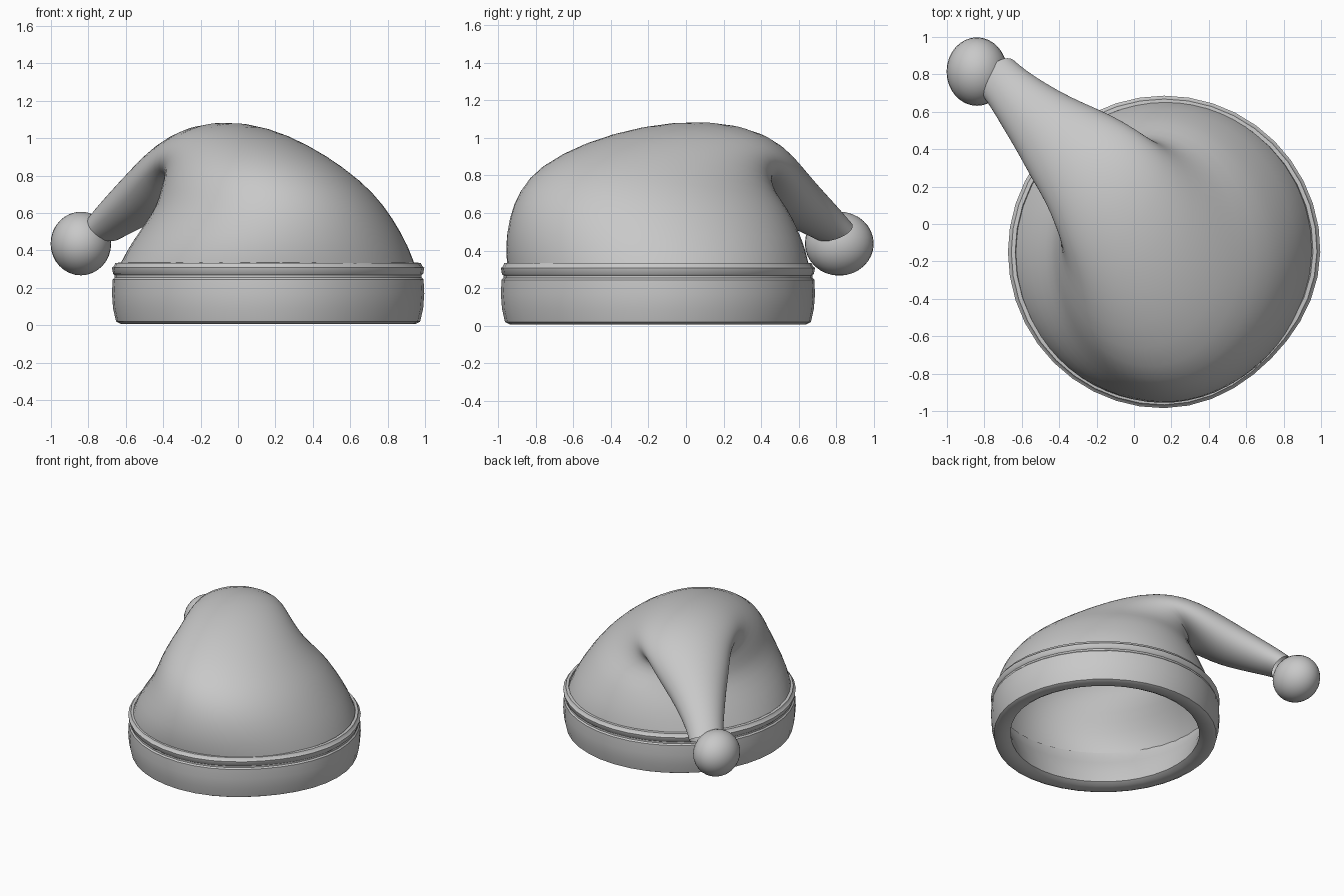
import bpy, bmesh, math
from mathutils import Vector

if "Cube" in bpy.data.objects:
    bpy.data.objects.remove(bpy.data.objects["Cube"])

grey = bpy.data.materials.new("soft grey")
grey.diffuse_color = (0.58, 0.58, 0.58, 1)
grey.use_nodes = True
grey.node_tree.nodes["Principled BSDF"].inputs["Base Color"].default_value = grey.diffuse_color

CENTRE = Vector((0.162, -0.15, 0))
ALONG = Vector((-0.717, 0.697, 0))   # direction the tip flops towards
ACROSS = Vector((0.697, 0.717, 0))
UP = Vector((0, 0, 1))


def loft(name, rings, closed=False, levels=1, angle=60):
    """Skin a list of equally long point rings."""
    bm = bmesh.new()
    loops = [[bm.verts.new(p) for p in ring] for ring in rings]
    n = len(loops[0])
    pairs = list(zip(loops, loops[1:]))
    if closed:
        pairs.append((loops[-1], loops[0]))
    for a, b in pairs:
        for i in range(n):
            j = (i + 1) % n
            bm.faces.new((a[i], a[j], b[j], b[i]))
    bmesh.ops.recalc_face_normals(bm, faces=bm.faces)
    mesh = bpy.data.meshes.new(name)
    bm.to_mesh(mesh)
    bm.free()
    ob = bpy.data.objects.new(name, mesh)
    bpy.context.collection.objects.link(ob)
    if levels:
        mod = ob.modifiers.new("smooth", 'SUBSURF')
        mod.levels = mod.render_levels = levels
    finish(ob, angle)
    return ob


def finish(ob, angle):
    ob.data.materials.append(grey)
    bpy.ops.object.select_all(action='DESELECT')
    ob.select_set(True)
    bpy.context.view_layer.objects.active = ob
    bpy.ops.object.shade_smooth_by_angle(angle=math.radians(angle))


# Cloth crown flowing into the drooping tail:
# front (u, z), back (u, z), half width, sideways shift, skew
sections = [
    (-.79, .29, .81, .29, .815, 0, 0), (-.785, .42, .77, .40, .785, -.01, .06),
    (-.75, .58, .72, .51, .71, -.02, .13), (-.67, .73, .66, .61, .63, -.03, .2),
    (-.52, .865, .63, .69, .545, -.06, .23), (-.25, .99, .62, .74, .46, -.04, .26),
    (.05, 1.07, .62, .76, .39, 0, .27), (.35, 1.095, .63, .75, .345, .03, .2),
    (.60, 1.05, .68, .70, .30, .05, .1), (.80, .955, .76, .635, .26, .045, 0),
    (.98, .84, .88, .57, .205, .04, 0), (1.14, .73, 1.02, .52, .165, .04, 0),
    (1.28, .63, 1.13, .48, .135, .045, 0), (1.36, .56, 1.22, .45, .125, .05, 0),
]
rings = []
for fu, fz, bu, bz, w, shift, skew in sections:
    front = ALONG * fu + UP * fz
    back = ALONG * bu + UP * bz
    mid = CENTRE + (front + back) / 2 + ACROSS * shift
    half = (back - front) / 2 + ACROSS * (skew * (bu - fu) / 2)
    rings.append([mid + half * math.cos(t) + ACROSS * (w * math.sin(t))
                  for t in (math.tau * i / 32 for i in range(32))])
loft("crown_and_tail", rings)

# Brim band with a groove and rolled lip, open in the middle,
# slightly flattened on the side away from the tail
profile = [(.69, .035), (.72, .018), (.79, .008), (.814, .02), (.83, .09),
           (.836, .17), (.832, .245), (.822, .255), (.822, .268),
           (.830, .275), (.836, .308), (.825, .316), (.818, .333),
           (.797, .335), (.785, .29), (.755, .23), (.715, .13)]
band = []
for r, z in profile:
    ring = []
    for i in range(40):
        t = math.tau * i / 40
        d = Vector((math.cos(t), math.sin(t), 0))
        k = r * (1 - .035 * max(0, -d.dot(ALONG)) ** 8)
        ring.append(CENTRE + d * k + UP * z)
    band.append(ring)
loft("brim_band", band, closed=True, levels=0, angle=40)

# Ball on the tip of the tail
bpy.ops.mesh.primitive_uv_sphere_add(segments=32, ring_count=16, radius=1,
                                     location=(-.84, .815, .437))
ball = bpy.context.object
ball.name = "tip_ball"
ball.scale = (.162, .183, .17)
finish(ball, 60)
